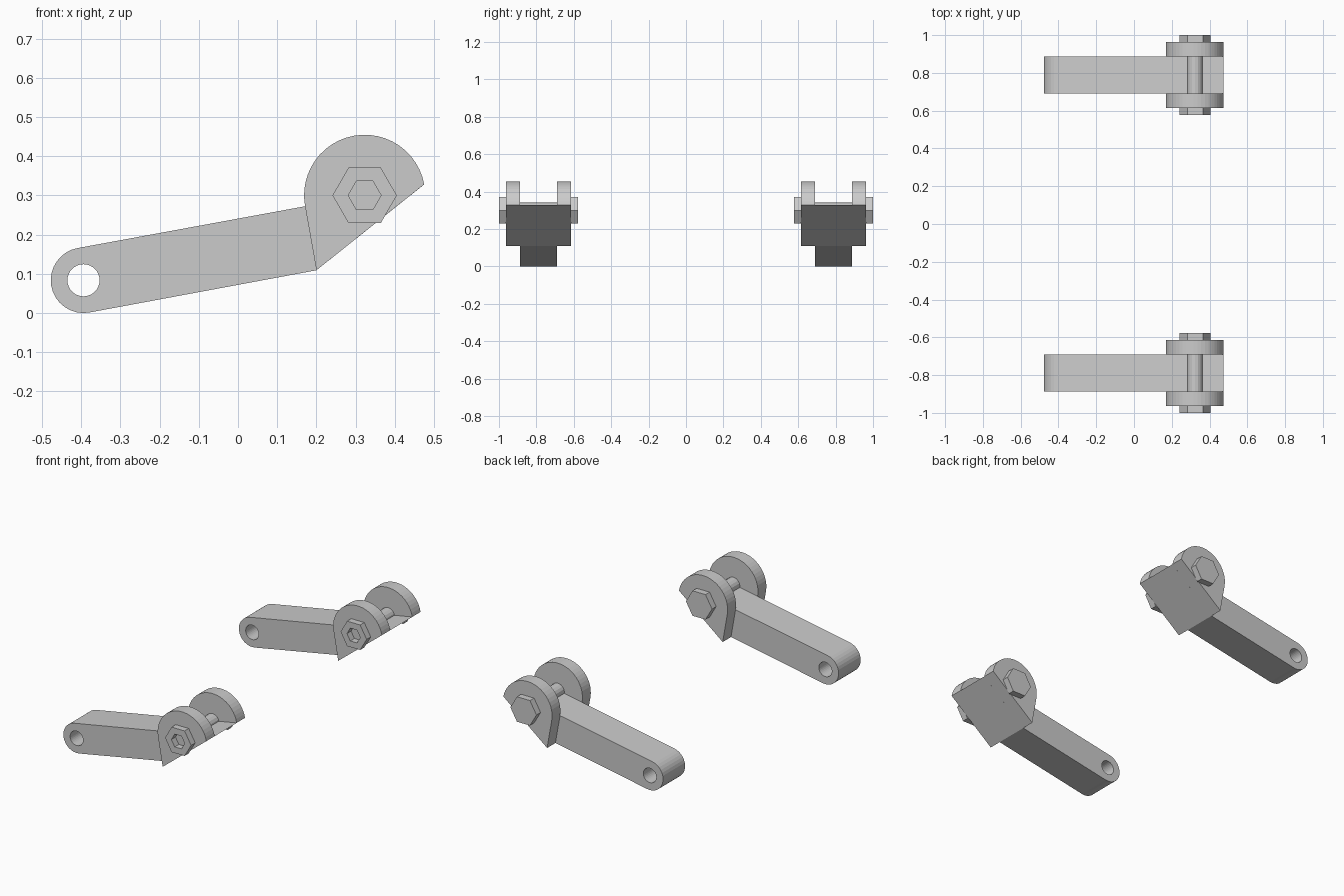
import bpy, bmesh
from math import sin, cos, radians

if "Cube" in bpy.data.objects:
    bpy.data.objects.remove(bpy.data.objects["Cube"])

BOLT = (0.323, 0.30)      # bolt axis (x, z)
EYE = (-0.394, 0.0835)    # centre of the eye at the arm's end
HEEL, TOE = (0.20, 0.109), (0.475, 0.328)


def arc(c, r, a0, a1, n):
    """Points of an arc in the xz plane, both ends included."""
    return [(c[0] + r * cos(radians(a0 + (a1 - a0) * i / n)),
             c[1] + r * sin(radians(a0 + (a1 - a0) * i / n))) for i in range(n + 1)]


def ring(c, r, n):
    return arc(c, r, 0, 360, n)[:-1]


def prism(name, y0, y1, *loops):
    """Extrude an xz outline (further loops are holes) from y0 to y1."""
    bm = bmesh.new()
    edges = []
    for loop in loops:
        vs = [bm.verts.new((x, y0, z)) for x, z in loop]
        edges += [bm.edges.new((vs[i - 1], vs[i])) for i in range(len(vs))]
    if len(loops) == 1:
        bm.faces.new(vs)
    else:
        bmesh.ops.triangle_fill(bm, edges=edges, use_beauty=True, normal=(0, -1, 0))
    ext = bmesh.ops.extrude_face_region(bm, geom=bm.faces[:], use_keep_orig=True)
    moved = [g for g in ext["geom"] if isinstance(g, bmesh.types.BMVert)]
    bmesh.ops.translate(bm, verts=moved, vec=(0, y1 - y0, 0))
    bmesh.ops.recalc_face_normals(bm, faces=bm.faces[:])
    me = bpy.data.meshes.new(name)
    bm.to_mesh(me)
    bm.free()
    return me


cheek = arc(BOLT, 0.1545, 10.5, 190, 24) + [HEEL]
hexagon = ring(BOLT, 0.082, 6)

parts = [
    # arm with a round eye, running through to the angled foot
    prism("arm", -0.099, 0.099, [HEEL, TOE] + arc(EYE, 0.0835, 100, 280, 16),
          ring(EYE, 0.041, 32)),
    # cheek plates either side of the arm
    prism("front_cheek", -0.174, -0.099, cheek),
    prism("back_cheek", 0.099, 0.174, cheek),
    # bolt: socketed hex in front, plain hex behind, round shaft between
    prism("socket_nut", -0.211, -0.174, hexagon, ring(BOLT, 0.042, 6)),
    prism("bolt_head", 0.174, 0.211, hexagon),
    prism("bolt_shaft", -0.17, 0.18, ring(BOLT, 0.041, 16)),
]

# two identical levers, one on each side
for side, y in (("front", -0.789), ("back", 0.789)):
    for me in parts:
        ob = bpy.data.objects.new(f"{side}_lever_{me.name}", me)
        ob.location.y = y
        bpy.context.collection.objects.link(ob)
